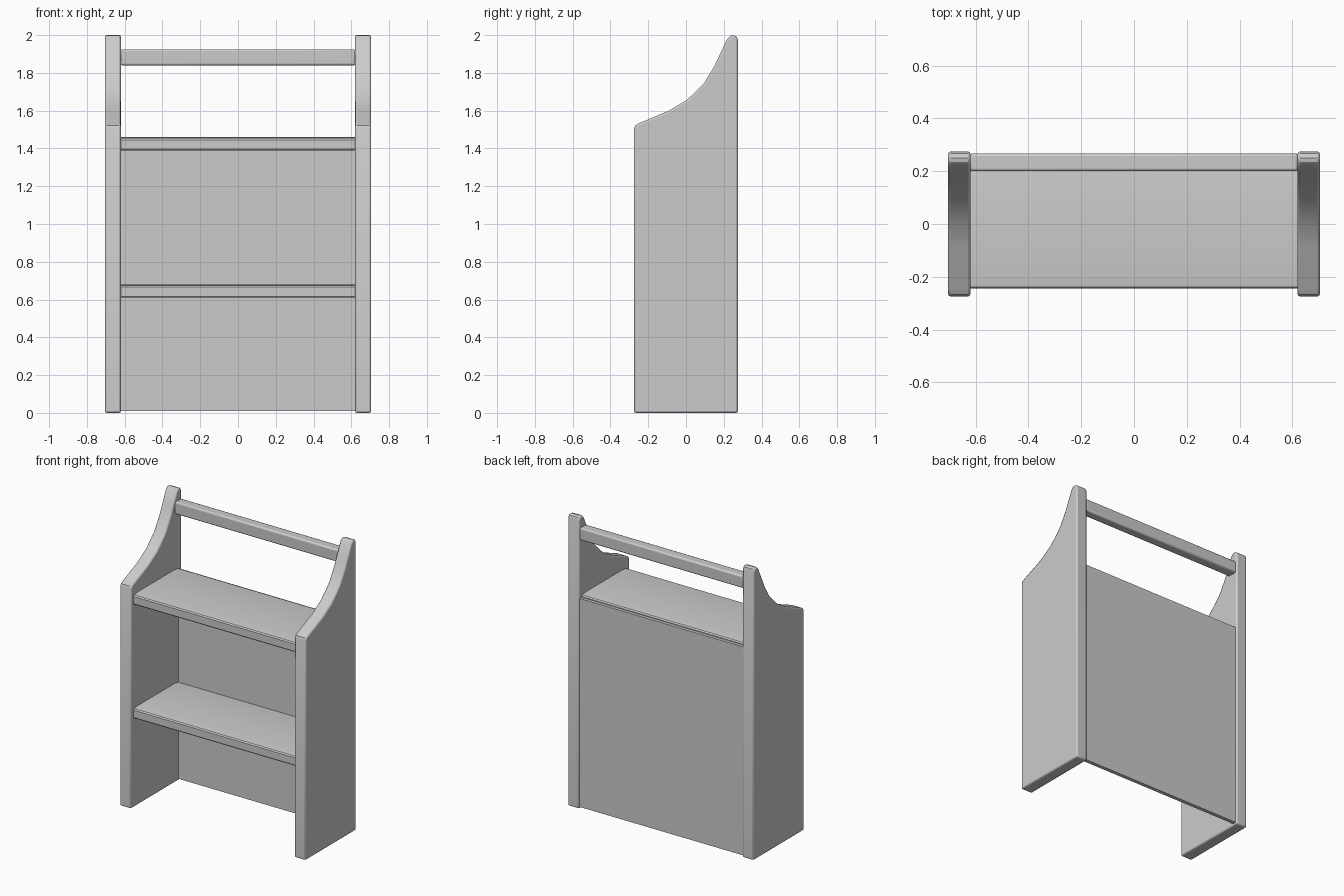
import bpy, bmesh, math

if "Cube" in bpy.data.objects:
    bpy.data.objects.remove(bpy.data.objects["Cube"])


def prism(name, profile, x0, x1, bevel=0.0, limit=60):
    """Extrude a (y, z) profile along x and soften its edges."""
    bm = bmesh.new()
    face = bm.faces.new([bm.verts.new((x0, y, z)) for y, z in profile])
    res = bmesh.ops.extrude_face_region(bm, geom=[face])
    verts = [v for v in res["geom"] if isinstance(v, bmesh.types.BMVert)]
    bmesh.ops.translate(bm, verts=verts, vec=(x1 - x0, 0, 0))
    bmesh.ops.recalc_face_normals(bm, faces=bm.faces)
    mesh = bpy.data.meshes.new(name)
    bm.to_mesh(mesh)
    bm.free()
    obj = bpy.data.objects.new(name, mesh)
    bpy.context.collection.objects.link(obj)
    if bevel:
        mod = obj.modifiers.new("Bevel", "BEVEL")
        mod.width = bevel
        mod.segments = 2
        mod.limit_method = "ANGLE"
        mod.angle_limit = math.radians(limit)
    bpy.ops.object.select_all(action="DESELECT")
    obj.select_set(True)
    bpy.context.view_layer.objects.active = obj
    bpy.ops.object.shade_smooth_by_angle(angle=math.radians(30))
    return obj


def rect(y0, y1, z0, z1):
    return [(y0, z0), (y1, z0), (y1, z1), (y0, z1)]


# Side panels with a swept top edge
side = [(-0.275, 0), (0.275, 0), (0.275, 1.975), (0.268, 1.992), (0.25, 2.0),
        (0.235, 1.997), (0.218, 1.98), (0.185, 1.91), (0.15, 1.835),
        (0.095, 1.745), (0.05, 1.70), (0.005, 1.657), (-0.09, 1.60),
        (-0.25, 1.533), (-0.268, 1.522), (-0.275, 1.505)]
prism("right_side_panel", side, 0.62, 0.705, 0.01)
prism("left_side_panel", side, -0.705, -0.62, 0.01)

# Thin back panel
prism("back_panel", rect(0.24, 0.266, 0.01, 1.44), -0.63, 0.63)

# Shelves with gently eased front and back edges
for name, z in (("lower_shelf", 0.61), ("upper_shelf", 1.39)):
    half = [(0.245, z + 0.006), (0.245, z + 0.056), (0.238, z + 0.064),
            (0.2, z + 0.07)]
    profile = [(-0.24, z), (0.24, z)] + half + [(-y, h) for y, h in reversed(half)]
    prism(name, profile, -0.622, 0.622)

# Top rail
prism("top_rail", rect(0.2, 0.268, 1.84, 1.925), -0.622, 0.622, 0.01)
